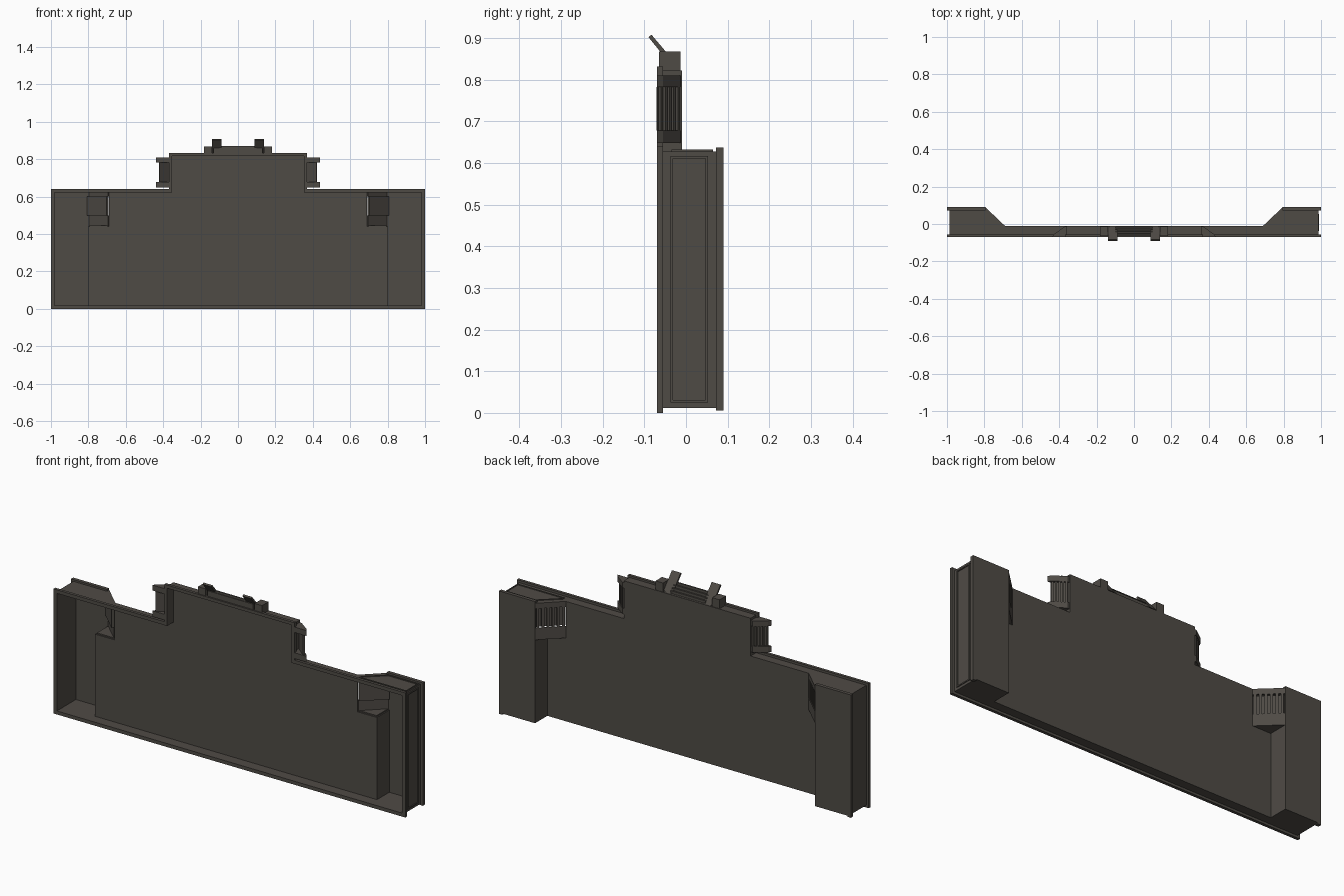
import bpy, bmesh
from mathutils import Vector

cube = bpy.data.objects.get("Cube")
if cube:
    bpy.data.objects.remove(cube, do_unlink=True)

paint = bpy.data.materials.new("dark warm grey")
paint.use_nodes = True
COLOUR = (0.078, 0.070, 0.060, 1)
paint.diffuse_color = COLOUR
paint.node_tree.nodes["Principled BSDF"].inputs["Base Color"].default_value = COLOUR
paint.node_tree.nodes["Principled BSDF"].inputs["Roughness"].default_value = 0.8

T = 0.006                       # sheet thickness
FRONT, MID, BACK = -0.07, -0.01, 0.09
LOW, SHOULDER, CROWN = 0.012, 0.628, 0.822
END, STEP, NECK, TOWER = 0.986, 0.795, 0.69, 0.36


def extrude(name, points, offset):
    """Extrude a flat polygon by an offset vector."""
    bm = bmesh.new()
    face = bm.faces.new([bm.verts.new(p) for p in points])
    new = bmesh.ops.extrude_face_region(bm, geom=[face])["geom"]
    bmesh.ops.translate(bm, vec=offset,
                        verts=[v for v in new if isinstance(v, bmesh.types.BMVert)])
    bmesh.ops.recalc_face_normals(bm, faces=bm.faces)
    mesh = bpy.data.meshes.new(name)
    bm.to_mesh(mesh)
    bm.free()
    mesh.materials.append(paint)
    ob = bpy.data.objects.new(name, mesh)
    bpy.context.collection.objects.link(ob)
    return ob


def plan(name, pts, z0, z1):
    return extrude(name, [(x, y, z0) for x, y in pts], (0, 0, z1 - z0))


def box(name, x0, x1, y0, y1, z0, z1):
    return plan(name, [(x0, y0), (x1, y0), (x1, y1), (x0, y1)], z0, z1)


def slab(name, a, b, z0, z1, t=T, push=0.0):
    """Upright sheet along a plan line; push shifts it along the line's normal."""
    a, b = Vector(a), Vector(b)
    d = (b - a).normalized()
    n = Vector((-d.y, d.x))
    return plan(name, [a + n * push, b + n * push, b + n * (push + t), a + n * (push + t)], z0, z1)


def ribs(name, a, b, count, z0, z1, t, push):
    """Evenly spaced upright bars along a plan line."""
    a, b = Vector(a), Vector(b)
    for i in range(count):
        u = (i + 0.2) / count
        v = (i + 0.7) / count
        slab(name, a.lerp(b, u), a.lerp(b, v), z0, z1, t, push)


# Main sheet, stepped up to the tower
half = [(STEP, LOW), (STEP, 0.44), (NECK, 0.44), (NECK, SHOULDER), (TOWER, SHOULDER), (TOWER, CROWN)]
outline = half + [(-x, z) for x, z in reversed(half)]
extrude("main_panel", [(x, MID, z) for x, z in outline], (0, -T, 0))

# Horizontal walls of the middle section
box("bottom_wall", -STEP, STEP, FRONT, MID, LOW, LOW + T)
box("tower_roof", -TOWER, TOWER, FRONT, MID, CROWN - T, CROWN)

# Front flange of the bottom and tower top
box("bottom_flange", -1, 1, FRONT, FRONT + 0.015, 0, LOW + T)
box("tower_top_flange", -0.37, 0.37, FRONT, FRONT + 0.015, CROWN - T, 0.832)

for s, side in ((1, "left"), (-1, "right")):
    def sx(a, b):
        return sorted((s * a, s * b))

    def m(*pts):
        return [(s * x, y) for x, y in pts]

    # Deep end bay
    box(side + "_bay_back", *sx(STEP, END), BACK - T, BACK, LOW, SHOULDER)
    box(side + "_bay_outer_wall", *sx(END - T, END), FRONT, BACK, LOW, SHOULDER)
    box(side + "_bay_inner_wall", *sx(STEP, STEP + T), MID - T, BACK, LOW, 0.44)
    box(side + "_bay_floor", *sx(STEP, END), FRONT, BACK, LOW, LOW + T)
    plan(side + "_shoulder_roof",
         m((TOWER, FRONT), (END, FRONT), (END, BACK), (STEP, BACK), (NECK, MID), (TOWER, MID)),
         SHOULDER - T, SHOULDER)

    # Slanted louvre between the main panel and the bay
    a, b = m((NECK, MID), (STEP, BACK))
    inward = -1 if s > 0 else 1
    slab(side + "_louvre_base", a, b, 0.44, 0.50, inward * T)
    slab(side + "_louvre_head", a, b, 0.60, SHOULDER, inward * T)
    slab(side + "_louvre_back", a, b, 0.50, 0.60, inward * 0.003, inward * 0.015)
    ribs(side + "_louvre_rib", a, b, 6, 0.50, 0.60, inward * 0.015, 0)
    plan(side + "_louvre_sill", m((NECK, MID), (STEP, BACK), (STEP, MID)), 0.44, 0.44 + T)

    # Flanges around the bay
    box(side + "_front_flange", *sx(END - T, 1), FRONT, FRONT + 0.015, 0, 0.64)
    box(side + "_back_flange", *sx(END - T, 1), BACK - 0.018, BACK, 0.006, 0.637)
    box(side + "_shoulder_flange", *sx(TOWER, 1), FRONT, FRONT + 0.015, SHOULDER - T, 0.64)
    box(side + "_back_top_lip", *sx(STEP, 1), BACK - 0.018, BACK, SHOULDER - T, 0.637)

    # Tower side and its slanted grille
    box(side + "_tower_wall", *sx(TOWER - T, TOWER), FRONT, MID, SHOULDER - T, CROWN)
    box(side + "_tower_flange", *sx(TOWER - T, 0.37), FRONT, FRONT + 0.015, SHOULDER, 0.832)
    wedge = m((TOWER, FRONT), (0.438, FRONT), (0.428, -0.055), (0.37, -0.013), (TOWER, -0.013))
    plan(side + "_grille_base", wedge, 0.648, 0.678)
    plan(side + "_grille_head", wedge, 0.782, 0.81)
    c, d = m((0.366, -0.015), (0.425, -0.065))
    out = 1 if s > 0 else -1
    slab(side + "_grille_back", c, d, 0.678, 0.782, out * 0.003, -out * 0.008)
    ribs(side + "_grille_rib", c, d, 5, 0.678, 0.782, out * 0.008, -out * 0.005)

    # Roof block and tilted arm
    box(side + "_roof_block", *sx(0.14, 0.182), -0.065, -0.013, CROWN, 0.868)
    arm = [(-0.015, 0.828), (-0.083, 0.908), (-0.09, 0.902), (-0.03, 0.828)]
    extrude(side + "_roof_arm", [(s * 0.088, y, z) for y, z in arm], (s * 0.05, 0, 0))

# Sloped roof vent with slats between the arms
vent = [(-0.012, 0.822), (-0.055, 0.86), (-0.062, 0.86), (-0.062, 0.822)]
extrude("roof_vent_body", [(-0.13, y, z) for y, z in vent], (0.26, 0, 0))
for i in range(4):
    y, z = -0.018 - i * 0.012, 0.836 + i * 0.0105
    box("roof_vent_slat", -0.1, 0.1, y - 0.005, y + 0.002, z - 0.012, z + 0.003)


def frame(name, lo, hi, w, place, offset):
    """Thin raised rectangular frame made of four strips."""
    (u0, v0), (u1, v1) = lo, hi
    for p, q, r, t in ((u0, u1, v0, v0 + w), (u0, u1, v1 - w, v1),
                       (u0, u0 + w, v0, v1), (u1 - w, u1, v0, v1)):
        extrude(name, [place(*c) for c in ((p, r), (q, r), (q, t), (p, t))], offset)


# Raised trim on the left end and its roof
frame("left_side_trim", (-0.037, 0.025), (0.053, 0.617), 0.006,
      lambda y, z: (END, y, z), (0.004, 0, 0))
trim = [(0.715, -0.035), (END - 0.005, -0.035), (END - 0.005, 0.065), (0.81, 0.065), (0.715, -0.02)]
for i, p in enumerate(trim):
    slab("left_roof_trim", p, trim[(i + 1) % len(trim)], SHOULDER, SHOULDER + 0.004, 0.005)
